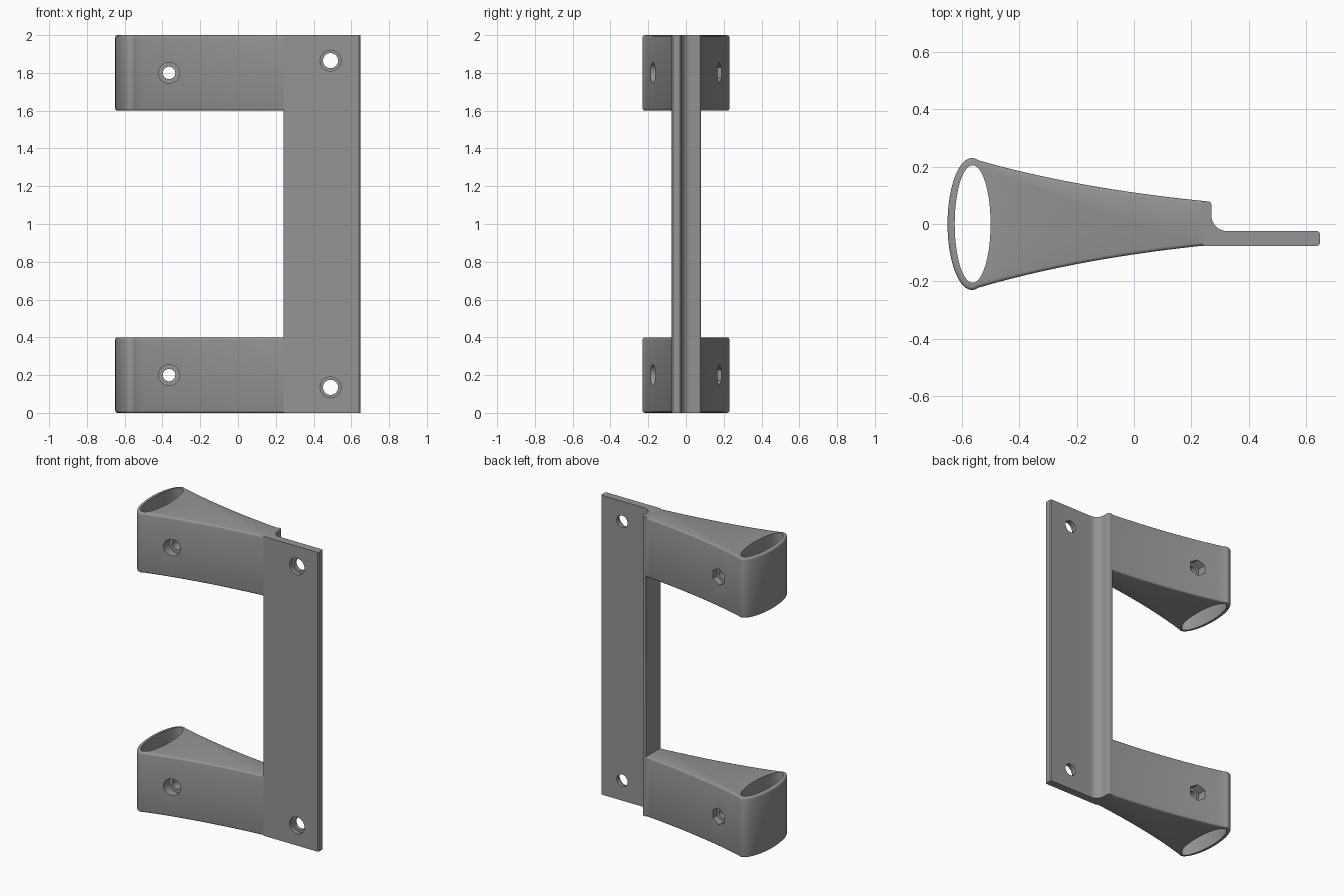
import bpy, bmesh, math
from mathutils import Matrix

if "Cube" in bpy.data.objects:
    bpy.data.objects.remove(bpy.data.objects["Cube"])

grey = bpy.data.materials.new("mid_grey")
grey.diffuse_color = (0.3, 0.3, 0.3, 1)
grey.use_nodes = True
grey.node_tree.nodes["Principled BSDF"].inputs["Base Color"].default_value = grey.diffuse_color


def bezier(a, c, b, n=20):
    return [tuple((1 - t) ** 2 * a[i] + 2 * t * (1 - t) * c[i] + t * t * b[i] for i in (0, 1))
            for t in (k / n for k in range(n + 1))]


def arc(cx, cy, rx, ry, a0, a1, n):
    return [(cx + rx * math.cos(math.radians(a0 + (a1 - a0) * k / n)),
             cy + ry * math.sin(math.radians(a0 + (a1 - a0) * k / n))) for k in range(n + 1)]


def extrude(name, outline, z0, z1, rim=0.0):
    """Extrude an xy outline from z0 to z1, optionally rounding the rims."""
    bm = bmesh.new()
    face = bm.faces.new([bm.verts.new((x, y, z0)) for x, y in outline])
    top = bmesh.ops.extrude_face_region(bm, geom=[face])["geom"]
    bmesh.ops.translate(bm, vec=(0, 0, z1 - z0), verts=[v for v in top if isinstance(v, bmesh.types.BMVert)])
    bmesh.ops.recalc_face_normals(bm, faces=bm.faces)
    if rim:
        edges = [e for e in bm.edges if abs(e.verts[0].co.z - e.verts[1].co.z) < 1e-5]
        bmesh.ops.bevel(bm, geom=edges, offset=rim, segments=3, profile=0.5, affect='EDGES')
    return to_object(name, bm)


def bore(name, x, z, r, y0, y1, sides=32):
    """Cylinder along y used as a cutter."""
    bm = bmesh.new()
    bmesh.ops.create_cone(bm, cap_ends=True, segments=sides, radius1=r, radius2=r, depth=y1 - y0,
                          matrix=Matrix.Translation((x, (y0 + y1) / 2, z)) @ Matrix.Rotation(math.pi / 2, 4, 'X'))
    return to_object(name, bm)


def to_object(name, bm):
    mesh = bpy.data.meshes.new(name)
    bm.to_mesh(mesh)
    bm.free()
    mesh.materials.append(grey)
    ob = bpy.data.objects.new(name, mesh)
    bpy.context.collection.objects.link(ob)
    return ob


def combine(target, tool, operation):
    mod = target.modifiers.new("boolean", 'BOOLEAN')
    mod.operation, mod.solver, mod.object = operation, 'EXACT', tool
    bpy.context.view_layer.objects.active = target
    bpy.ops.object.modifier_apply(modifier=mod.name)
    bpy.data.objects.remove(tool, do_unlink=True)


# Spine: flat mounting plate with a filleted ridge along its inner edge
spine = [(0.24, -0.076), (0.64, -0.076), (0.648, -0.07), (0.648, -0.031), (0.642, -0.025)]
spine += arc(0.325, 0.03, 0.055, 0.055, 270, 180, 10)
spine += arc(0.258, 0.067, 0.012, 0.012, 0, 90, 4) + [(0.24, 0.08)]
bracket = extrude("bracket", spine, 0, 2)

# Arm outline: oval loop end flowing into a tapering, concave body
loop = arc(-0.565, 0, 0.085, 0.23, 75, 285, 48)
front = bezier(loop[-1], (-0.2, -0.121), (0.255, -0.074))
back = bezier((0.255, 0.079), (-0.2, 0.124), loop[0])
arm = loop + front[1:] + back[:-1]

for z0 in (0.0, 1.6):
    combine(bracket, extrude("arm", arm, z0, z0 + 0.4, 0.012), 'UNION')
    # Oval opening through the loop
    oval = arc(-0.5625, 0, 0.0625, 0.205, 0, 360, 56)[:-1]
    combine(bracket, extrude("oval_cutter", oval, z0 - 0.1, z0 + 0.5), 'DIFFERENCE')
    # Clamp bolt bore, round head recess in front, hexagonal nut recess behind
    z = z0 + 0.2
    combine(bracket, bore("bolt_cutter", -0.365, z, 0.033, -0.4, 0.4), 'DIFFERENCE')
    combine(bracket, bore("head_cutter", -0.365, z, 0.055, -0.4, -0.125), 'DIFFERENCE')
    combine(bracket, bore("nut_cutter", -0.365, z, 0.056, 0.125, 0.4, 6), 'DIFFERENCE')

# Mounting screw holes with shallow head recess
for z in (0.135, 1.865):
    combine(bracket, bore("screw_cutter", 0.49, z, 0.04, -0.3, 0.2), 'DIFFERENCE')
    combine(bracket, bore("recess_cutter", 0.49, z, 0.055, -0.3, -0.05), 'DIFFERENCE')

bpy.ops.object.select_all(action='DESELECT')
bracket.select_set(True)
bpy.context.view_layer.objects.active = bracket
bpy.ops.object.shade_smooth_by_angle(angle=math.radians(32))
